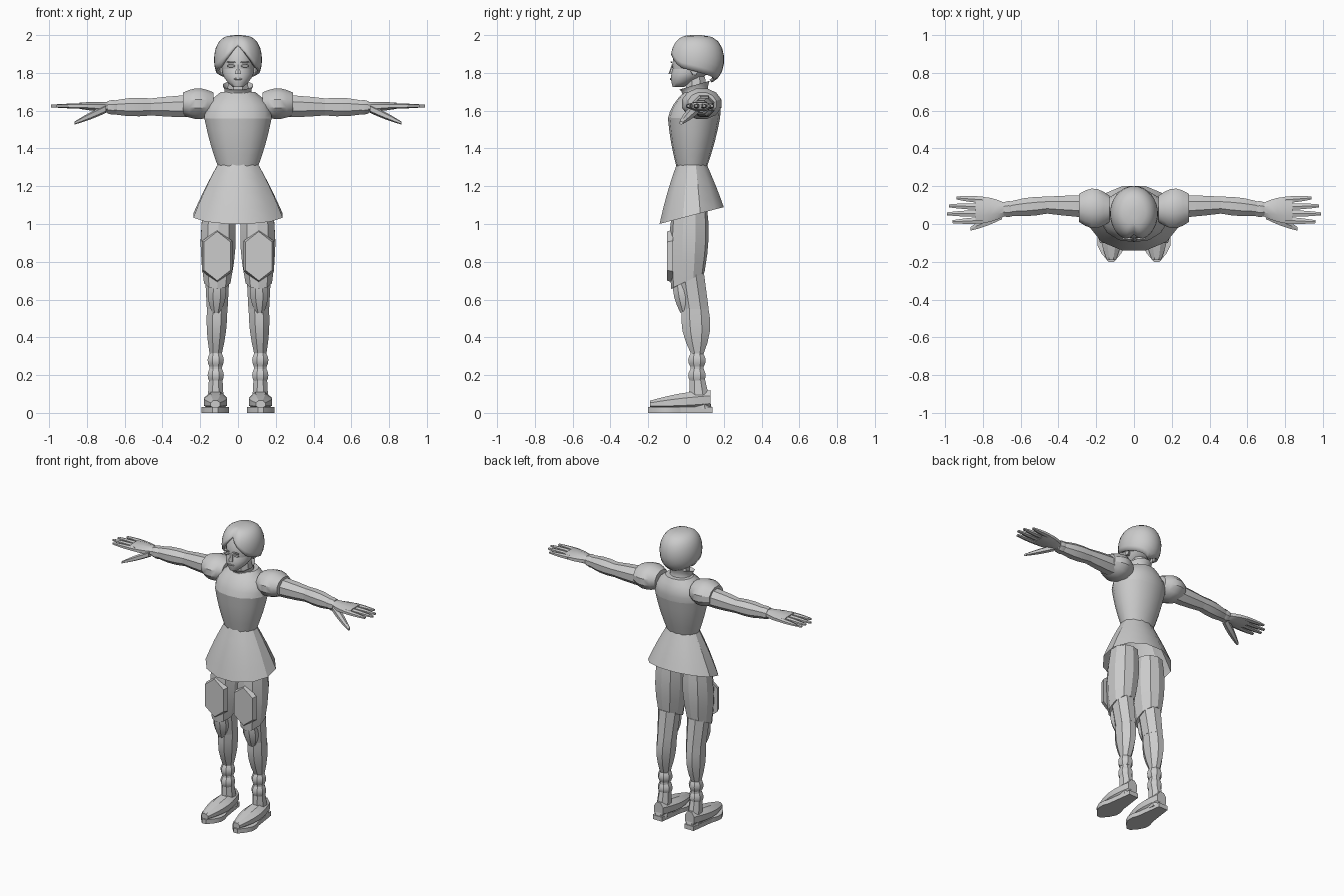
import bpy, bmesh, math
from mathutils import Vector

cube = bpy.data.objects.get("Cube")
if cube:
    bpy.data.objects.remove(cube, do_unlink=True)

colour = (.6, .6, .6, 1)
grey = bpy.data.materials.new("light grey")
grey.use_nodes = True
grey.diffuse_color = colour
grey.node_tree.nodes["Principled BSDF"].inputs["Base Color"].default_value = colour


def skin_rows(name, rows, mirror=False, open_end=False, smooth_angle=32):
    """Skin a stack of closed rings, cap it and turn it into an object."""
    bm = bmesh.new()
    rings = [[bm.verts.new(point) for point in row] for row in rows]
    for lower, upper in zip(rings, rings[1:]):
        for i in range(len(lower)):
            bm.faces.new((lower[i - 1], lower[i], upper[i], upper[i - 1]))
    bm.faces.new(rings[0])
    if not open_end:
        bm.faces.new(rings[-1])
    bmesh.ops.recalc_face_normals(bm, faces=bm.faces)
    mesh = bpy.data.meshes.new(name)
    bm.to_mesh(mesh)
    bm.free()
    mesh.materials.append(grey)
    part = bpy.data.objects.new(name, mesh)
    bpy.context.collection.objects.link(part)
    if mirror:
        part.modifiers.new("Mirror", 'MIRROR')
    bpy.ops.object.select_all(action='DESELECT')
    part.select_set(True)
    bpy.context.view_layer.objects.active = part
    bpy.ops.object.shade_smooth_by_angle(angle=math.radians(smooth_angle))
    return part


def taper(name, start, end, size, end_size, bulge=(0, 0), steps=4, sides=8, lean=0, **options):
    """Tapered, bulging solid whose sections face the main axis from start to end."""
    start, end = Vector(start), Vector(end)
    size, end_size, bulge = Vector(size), Vector(end_size), Vector(bulge)
    span = end - start
    main = max(range(3), key=lambda axis: abs(span[axis]))
    across = [axis for axis in range(3) if axis != main]
    reach = 1 / math.cos(math.pi / sides)
    rows = []
    for step in range(steps + 1):
        t = step / steps
        half = size.lerp(end_size, t) + bulge * math.sin(math.pi * t)
        row = []
        for i in range(sides):
            angle = math.tau * (i + .5) / sides
            point = start.lerp(end, t)
            for axis, extent, wave in zip(across, half, (math.cos(angle), math.sin(angle))):
                point[axis] += extent * max(-1, min(1, wave * reach))
            point[main] += lean * t * half.y * math.sin(angle)
            row.append(point)
        rows.append(row)
    return skin_rows(name, rows, **options)


# Tunic body, flared skirt with a dipping front hem
taper("waist", start=(0, .03, 1.3), end=(0, .042, 1.56), size=(.105, .08), end_size=(.178, .138),
      bulge=(.006, .006), sides=14)
taper("chest", start=(0, .042, 1.56), end=(0, .07, 1.7), size=(.178, .138), end_size=(.09, .08),
      bulge=(.03, .015), sides=14)
taper("skirt", start=(0, .03, 1.32), end=(0, .03, 1.045), size=(.105, .078), end_size=(.236, .17),
      bulge=(.005, .005), sides=12, lean=.27, open_end=True)

# Neck and raised collar
taper("neck", start=(0, .06, 1.66), end=(0, .05, 1.78), size=(.06, .06), end_size=(.05, .05))
taper("collar", start=(0, .05, 1.67), end=(0, .045, 1.735), size=(.085, .08), end_size=(.08, .08),
      bulge=(-.012, -.012), sides=12, lean=.3, open_end=True)

# Head and face
taper("jaw", start=(0, -.04, 1.725), end=(0, .04, 1.82), size=(.028, .03), end_size=(.085, .11),
      bulge=(.015, .01), sides=16, smooth_angle=60)
taper("cranium", start=(0, .04, 1.82), end=(0, .05, 1.95), size=(.085, .11), end_size=(.07, .09),
      bulge=(.012, .012), sides=16, smooth_angle=60)
taper("nose", start=(0, -.068, 1.845), end=(0, -.078, 1.795), size=(.004, .006), end_size=(.016, .015),
      sides=6)
taper("eye", start=(.037, -.07, 1.837), end=(.037, -.078, 1.837), size=(.02, .008),
      end_size=(.018, .006), steps=1, mirror=True)
taper("eyebrow", start=(.037, -.074, 1.857), end=(.037, -.083, 1.857), size=(.024, .004),
      end_size=(.022, .003), steps=1, mirror=True)
taper("mouth", start=(0, -.077, 1.768), end=(0, -.086, 1.768), size=(.022, .006),
      end_size=(.018, .004), steps=1)
taper("ear", start=(.075, .04, 1.815), end=(.096, .045, 1.82), size=(.015, .025),
      end_size=(.02, .03), mirror=True)

# Centre-parted bob: a dome whose lower edge opens over the face and drops to the nape
around, down = 32, 8
hair_rows = []
for j in range(down + 1):
    row = []
    for i in range(around):
        turn = math.tau * i / around
        off_front = min(turn, math.tau - turn)
        edge = 1.95 - .12 * min(1, off_front / .9) - .036 * max(0, off_front - .9)
        polar = .06 + (math.acos((edge - 1.87) / .13) - .06) * j / down
        parting = 1 - .13 * max(0, 1 - off_front / .35) * min(1, j / 3)
        spread = math.sin(polar) ** .6 * parting
        row.append((.127 * spread * math.sin(turn), .055 - .147 * spread * math.cos(turn),
                    1.87 + .13 * math.cos(polar)))
    hair_rows.append(row)
hair = skin_rows("hair", hair_rows, open_end=True, smooth_angle=50)
thickness = hair.modifiers.new("Thickness", 'SOLIDIFY')
thickness.thickness = .018
thickness.offset = -1

# Puffed shoulders and arms
taper("shoulder_puff", start=(.13, .08, 1.637), end=(.29, .085, 1.637), size=(.07, .06),
      end_size=(.075, .06), bulge=(.033, .022), steps=5, sides=12, mirror=True)
taper("upper_arm", start=(.15, .09, 1.626), end=(.46, .1, 1.62), size=(.06, .057),
      end_size=(.045, .045), bulge=(.004, .006), mirror=True)
taper("forearm", start=(.46, .1, 1.62), end=(.7, .078, 1.617), size=(.045, .045),
      end_size=(.027, .026), bulge=(.012, .012), mirror=True)
taper("wrist_cuff", start=(.64, .08, 1.618), end=(.69, .078, 1.618), size=(.037, .035),
      end_size=(.037, .033), bulge=(.006, .005), steps=2, mirror=True)

# Hands: palm, four fingers and a thumb
taper("palm", start=(.68, .077, 1.62), end=(.84, .073, 1.626), size=(.033, .026),
      end_size=(.07, .016), bulge=(.012, .003), mirror=True)
for i, finger_tip in enumerate((.96, .99, .98, .94)):
    taper("finger", start=(.8, .02 + .036 * i, 1.625), end=(finger_tip, .012 + .042 * i, 1.625),
          size=(.017, .014), end_size=(.008, .007), bulge=(.003, .002), sides=6, mirror=True)
taper("thumb", start=(.7, .05, 1.61), end=(.865, -.025, 1.535), size=(.025, .022),
      end_size=(.01, .008), bulge=(.006, .004), sides=6, mirror=True)

# Trousers with a dipping hem and a pointed front panel
taper("trouser_leg", start=(.1, .02, 1.1), end=(.11, .01, .7), size=(.08, .09), end_size=(.07, .088),
      bulge=(.018, .016), lean=.5, sides=10, smooth_angle=25, mirror=True)
taper("thigh_panel", start=(.11, -.07, .83), end=(.11, -.1, .83), size=(.08, .14),
      end_size=(.07, .13), steps=1, sides=6, mirror=True)

# Lower legs with knee guard, calf and ankle bands
taper("knee", start=(.11, .02, .74), end=(.11, .048, .55), size=(.065, .075), end_size=(.055, .072),
      smooth_angle=25, mirror=True)
taper("knee_guard", start=(.11, -.03, .69), end=(.115, -.005, .53), size=(.04, .04),
      end_size=(.022, .025), bulge=(.016, .012), smooth_angle=25, mirror=True)
taper("calf", start=(.11, .048, .56), end=(.118, .06, .31), size=(.054, .07), end_size=(.032, .032),
      bulge=(.008, .022), smooth_angle=25, mirror=True)
taper("ankle", start=(.118, .058, .33), end=(.118, .06, .1), size=(.032, .033),
      end_size=(.034, .038), mirror=True)
for height in (.28, .2):
    taper("ankle_band", start=(.118, .058, height + .035), end=(.118, .058, height - .035),
          size=(.032, .033), end_size=(.034, .036), bulge=(.01, .012), smooth_angle=25, mirror=True)

# Shoes with an ankle collar on a flat sole
taper("shoe_collar", start=(.118, .075, .02), end=(.118, .06, .18), size=(.045, .062),
      end_size=(.036, .04), mirror=True)
taper("shoe", start=(.118, .13, .07), end=(.12, -.19, .045), size=(.035, .05), end_size=(.025, .02),
      bulge=(.032, .01), steps=6, mirror=True)
taper("heel_sole", start=(.12, .14, .015), end=(.12, -.03, .015), size=(.035, .015),
      end_size=(.058, .015), sides=4, mirror=True)
taper("toe_sole", start=(.12, -.03, .015), end=(.12, -.2, .015), size=(.058, .015),
      end_size=(.015, .015), bulge=(.036, 0), sides=4, mirror=True)
